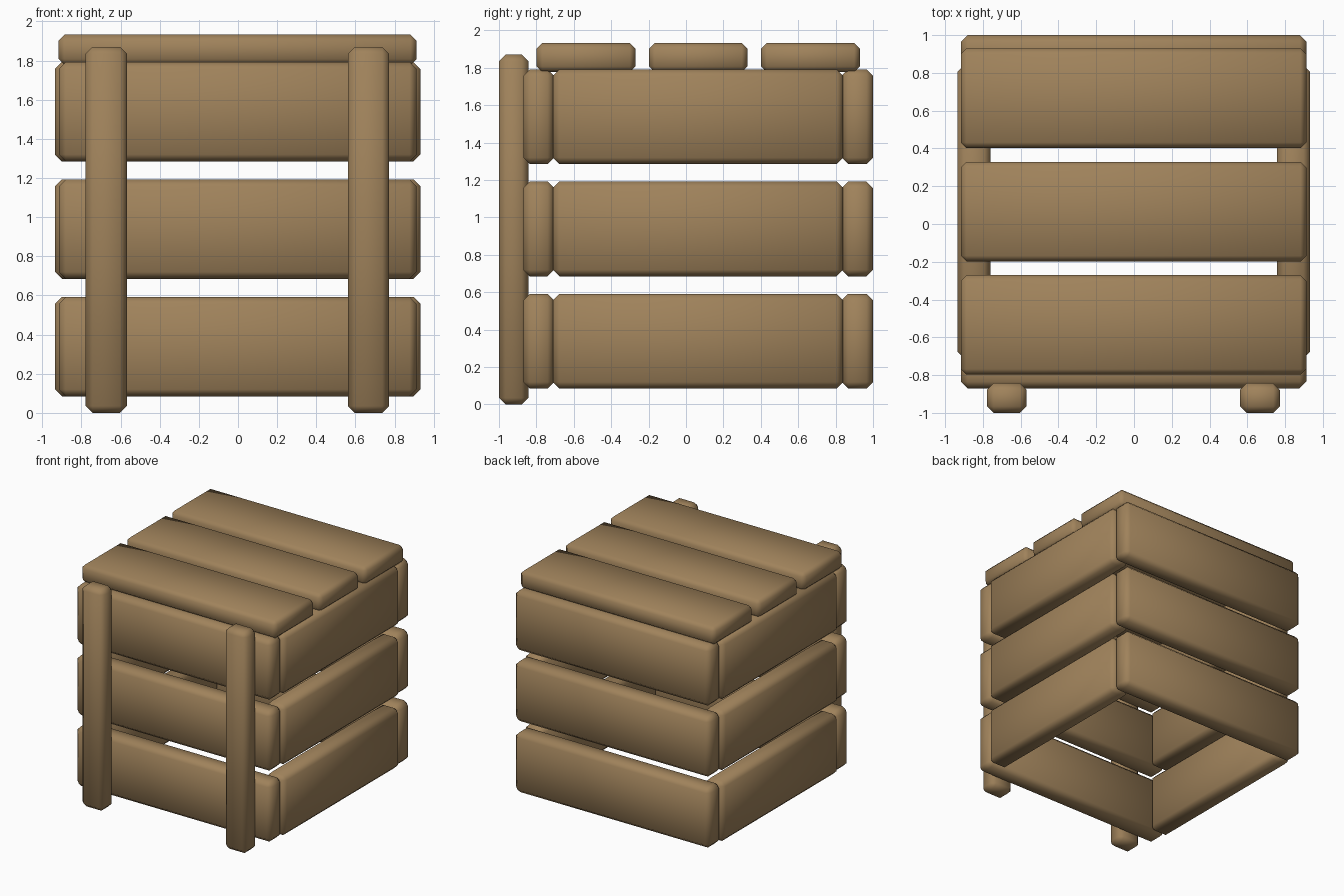
import bpy
import bmesh

if "Cube" in bpy.data.objects:
    bpy.data.objects.remove(bpy.data.objects["Cube"])

wood = bpy.data.materials.new("brown wood")
wood.diffuse_color = (0.35, 0.225, 0.105, 1)
wood.use_nodes = True
wood.node_tree.nodes["Principled BSDF"].inputs["Base Color"].default_value = wood.diffuse_color


def plank(name, x, y, z, bevel=0.035):
    """Chamfered, smooth-shaded board filling the given (min, max) ranges."""
    bm = bmesh.new()
    bmesh.ops.create_cube(bm, size=1)
    for v in bm.verts:
        for i, (lo, hi) in enumerate((x, y, z)):
            v.co[i] = hi if v.co[i] > 0 else lo
    bmesh.ops.bevel(bm, geom=bm.edges[:], offset=bevel, segments=1,
                    affect='EDGES', profile=0.5)
    for f in bm.faces:
        f.smooth = True
    mesh = bpy.data.meshes.new(name)
    bm.to_mesh(mesh)
    bm.free()
    mesh.materials.append(wood)
    obj = bpy.data.objects.new(name, mesh)
    bpy.context.collection.objects.link(obj)
    return obj


# Three rings of wall boards
for level in range(3):
    z = (0.085 + 0.6 * level, 0.592 + 0.6 * level)
    n = level + 1
    plank(f"front_board_{n}", (-0.915, 0.912), (-0.87, -0.705), z)
    plank(f"back_board_{n}", (-0.915, 0.912), (0.832, 1.0), z)
    plank(f"left_board_{n}", (-0.935, -0.76), (-0.712, 0.84), z)
    plank(f"right_board_{n}", (0.757, 0.932), (-0.712, 0.84), z)

# Lid boards
for i in range(3):
    y0 = -0.798 + 0.6 * i
    plank(f"lid_board_{i + 1}", (-0.917, 0.912), (y0, y0 + 0.527), (1.778, 1.932), 0.03)

# Front posts
for side, x0 in (("left", -0.778), ("right", 0.562)):
    plank(f"{side}_post", (x0, x0 + 0.21), (-1.0, -0.843), (0, 1.87))
